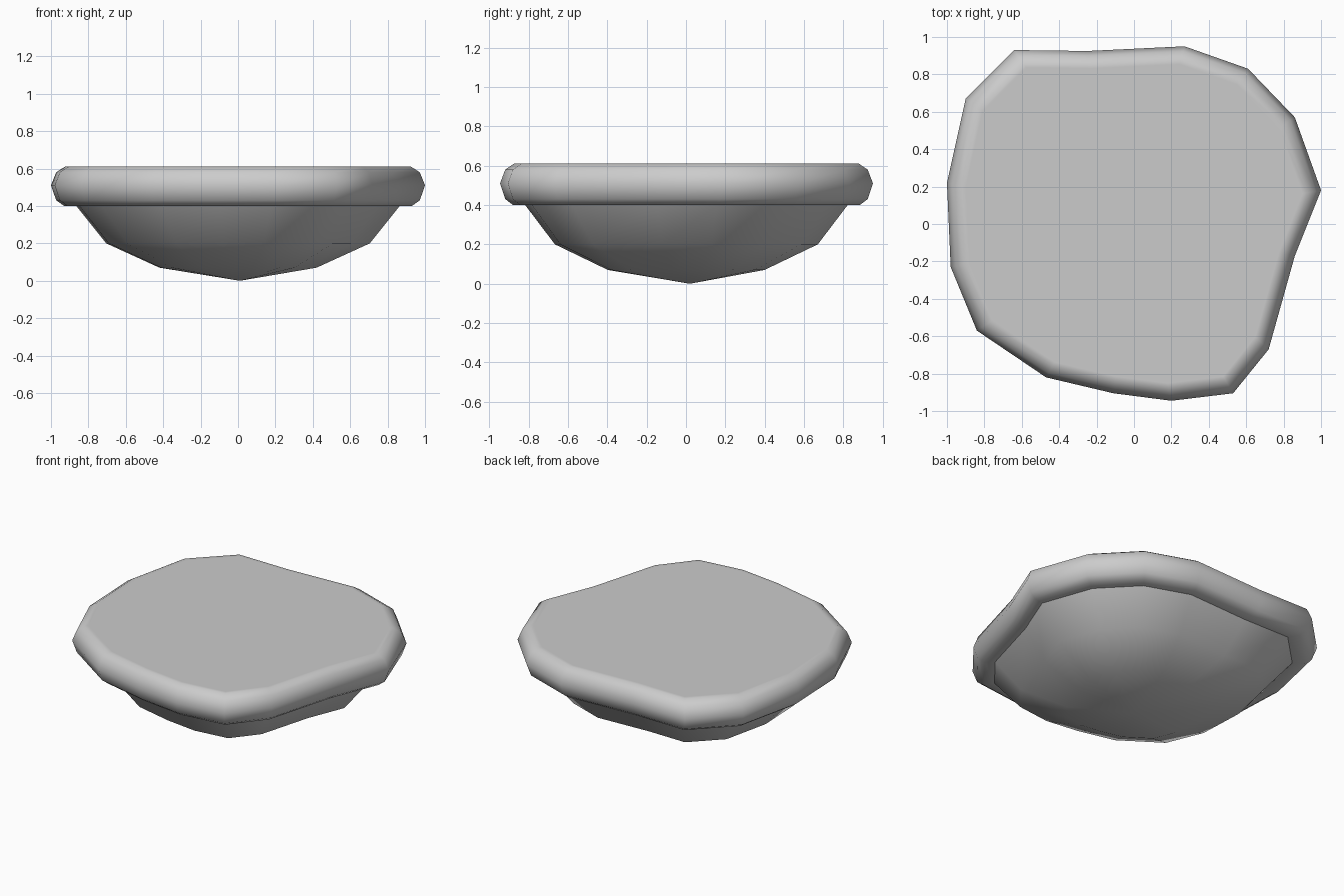
import bpy, bmesh, math

if "Cube" in bpy.data.objects:
    bpy.data.objects.remove(bpy.data.objects["Cube"])

# irregular outline of the slab, seen from above
OUTLINE = [(1, .18), (.86, .57), (.61, .83), (.27, .95), (-.25, .925), (-.64, .93),
           (-.90, .67), (-1, .22), (-.98, -.23), (-.84, -.57), (-.47, -.82),
           (-.11, -.905), (.20, -.945), (.53, -.905), (.72, -.67), (.86, -.17)]


def lofted(name, profile, top_cap=False, tip=None):
    """Stack scaled copies of the outline; profile lists (scale, height) bottom to top."""
    bm = bmesh.new()
    rings = [[bm.verts.new((x * s, y * s, z)) for x, y in OUTLINE] for s, z in profile]
    n = len(OUTLINE)
    for a, b in zip(rings, rings[1:]):
        for i in range(n):
            j = (i + 1) % n
            bm.faces.new((a[i], a[j], b[j], b[i]))
    if top_cap:
        bm.faces.new(rings[-1])
    if tip:
        t = bm.verts.new(tip)
        for i in range(n):
            bm.faces.new((t, rings[0][(i + 1) % n], rings[0][i]))
    mesh = bpy.data.meshes.new(name)
    bm.to_mesh(mesh)
    bm.free()
    obj = bpy.data.objects.new(name, mesh)
    bpy.context.collection.objects.link(obj)
    bpy.ops.object.select_all(action='DESELECT')
    obj.select_set(True)
    bpy.context.view_layer.objects.active = obj
    bpy.ops.object.shade_smooth_by_angle(angle=math.radians(60))
    return obj


# flat slab with rounded rim and a narrow ledge underneath
lofted("slab", [(.865, .40), (.93, .40), (.972, .43), (1, .51), (.972, .58),
                (.925, .61), (.90, .61)], top_cap=True)

# shallow rounded underside ending in a blunt tip
lofted("underside", [(.42, .07), (.705, .20), (.865, .40)], tip=(.01, .02, 0))
